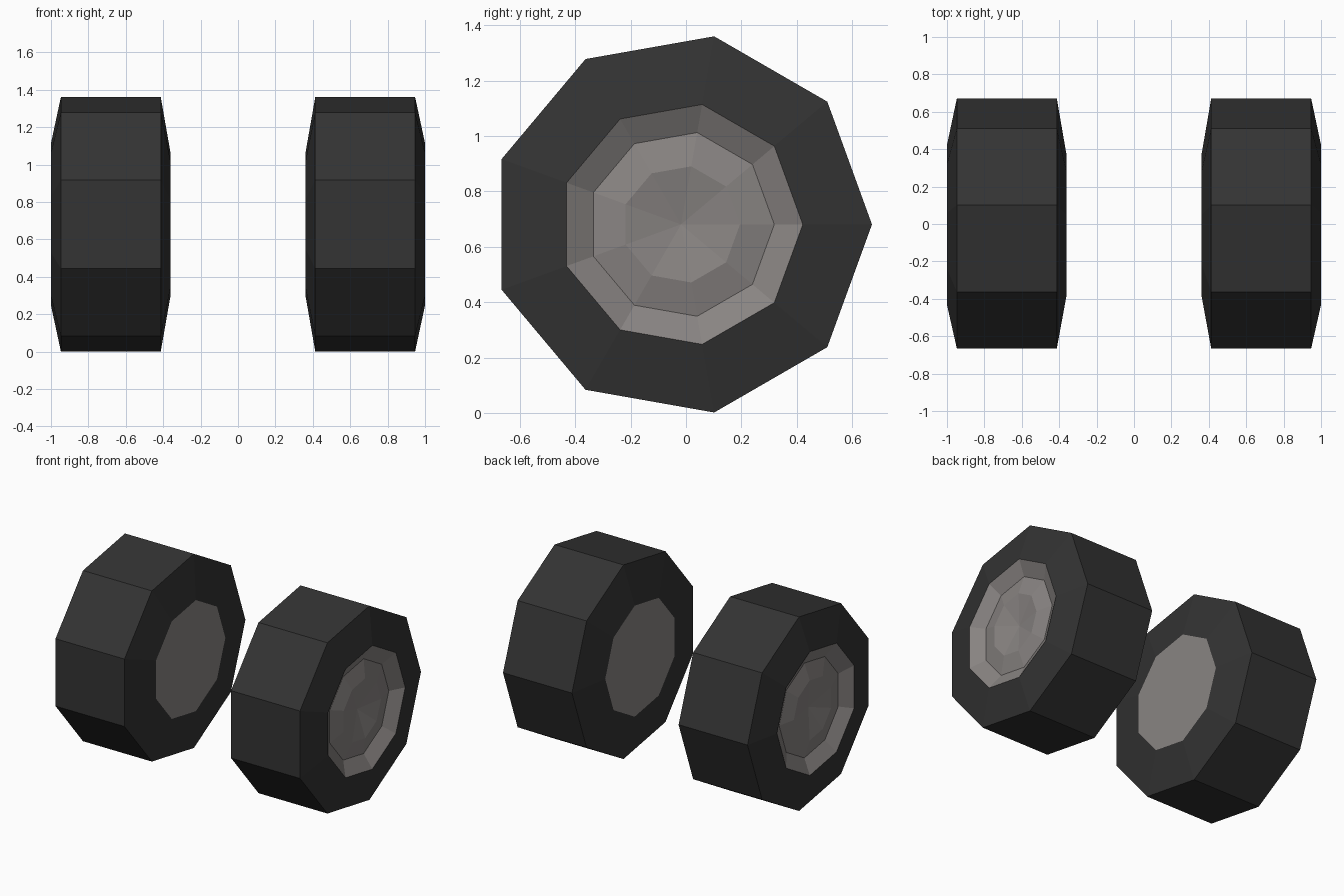
import bpy, bmesh, math

if "Cube" in bpy.data.objects:
    bpy.data.objects.remove(bpy.data.objects["Cube"])

SIDES = 9
CY, CZ = -0.018, 0.681   # axle position


def material(name, rgb):
    m = bpy.data.materials.new(name)
    m.diffuse_color = (*rgb, 1.0)
    m.use_nodes = True
    m.node_tree.nodes["Principled BSDF"].inputs["Base Color"].default_value = m.diffuse_color
    return m


RUBBER = material("dark rubber", (0.033, 0.033, 0.033))
METAL = material("grey metal", (0.25, 0.232, 0.225))


def lathe(name, profile, mat, side):
    """Spin (x, radius) points round the axle; radius 0 makes a centre point."""
    bm = bmesh.new()
    rings = []
    for x, r in profile:
        if r == 0:
            rings.append([bm.verts.new((side * x, CY, CZ))] * SIDES)
            continue
        rings.append([bm.verts.new((side * x,
                                    CY + r * math.cos(math.tau * i / SIDES),
                                    CZ + r * math.sin(math.tau * i / SIDES)))
                      for i in range(SIDES)])
    for a, b in zip(rings, rings[1:]):
        for i in range(SIDES):
            j = (i + 1) % SIDES
            # outward winding, flipped for the mirrored wheel
            loop = list(dict.fromkeys([a[i], a[j], b[j], b[i]]))
            bm.faces.new(loop if side > 0 else loop[::-1])
    me = bpy.data.meshes.new(name)
    bm.to_mesh(me)
    bm.free()
    me.materials.append(mat)
    ob = bpy.data.objects.new(name, me)
    bpy.context.collection.objects.link(ob)
    return ob


for side, label in ((1, "right"), (-1, "left")):
    # Tyre: sloped inner wall, flat tread, sloped outer wall
    lathe(label + "_tyre",
          [(0.362, 0.395), (0.413, 0.69), (0.947, 0.69), (1.0, 0.44)],
          RUBBER, side)
    # Hub: recessed rim, raised ring and dished centre
    lathe(label + "_hub",
          [(1.0, 0.44), (0.945, 0.337), (0.972, 0.213), (0.935, 0)],
          METAL, side)
    # Flat plate on the inner side
    lathe(label + "_inner_plate", [(0.362, 0), (0.362, 0.395)], METAL, side)
